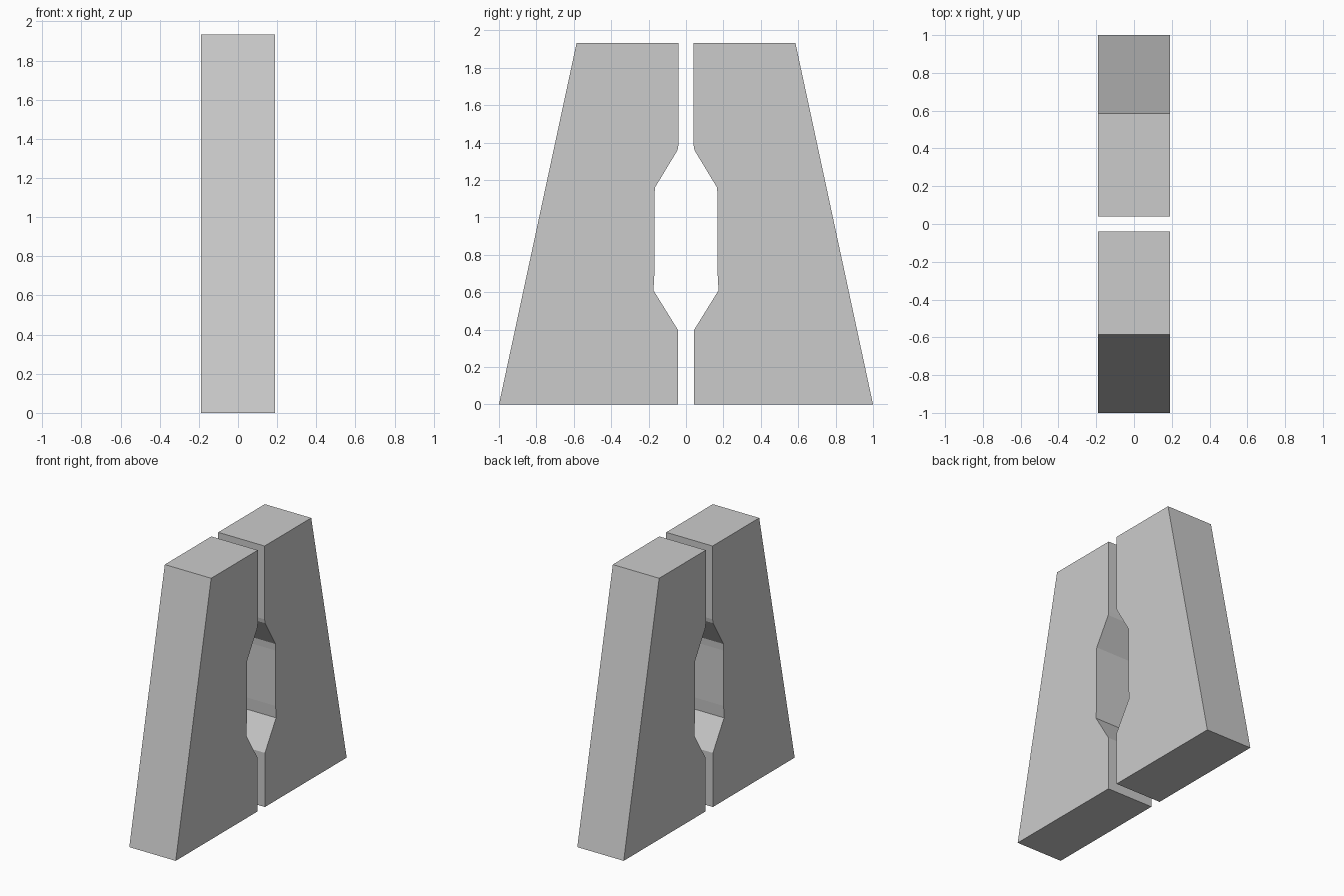
import bpy, bmesh

if "Cube" in bpy.data.objects:
    bpy.data.objects.remove(bpy.data.objects["Cube"])

HALF_WIDTH = 0.19

# Side outline of one slab (y, z): sloped outer edge, notched inner edge
PROFILE = [
    (0.043, 0.0), (1.0, 0.0), (0.585, 1.933), (0.04, 1.933),
    (0.04, 1.39), (0.045, 1.36), (0.166, 1.16), (0.169, 1.11),
    (0.169, 0.70), (0.174, 0.61), (0.044, 0.40),
]


def slab(name, side):
    """Extrude the outline across x; side = 1 or -1 mirrors it in y."""
    bm = bmesh.new()
    face = bm.faces.new([bm.verts.new((-HALF_WIDTH, side * y, z)) for y, z in PROFILE])
    ext = bmesh.ops.extrude_face_region(bm, geom=[face], use_keep_orig=True)
    verts = [e for e in ext["geom"] if isinstance(e, bmesh.types.BMVert)]
    bmesh.ops.translate(bm, verts=verts, vec=(2 * HALF_WIDTH, 0, 0))
    bmesh.ops.recalc_face_normals(bm, faces=bm.faces)
    mesh = bpy.data.meshes.new(name)
    bm.to_mesh(mesh)
    bm.free()
    bpy.context.collection.objects.link(bpy.data.objects.new(name, mesh))


# Two mirrored slabs with a narrow gap and a central opening
slab("back_slab", 1)
slab("front_slab", -1)
